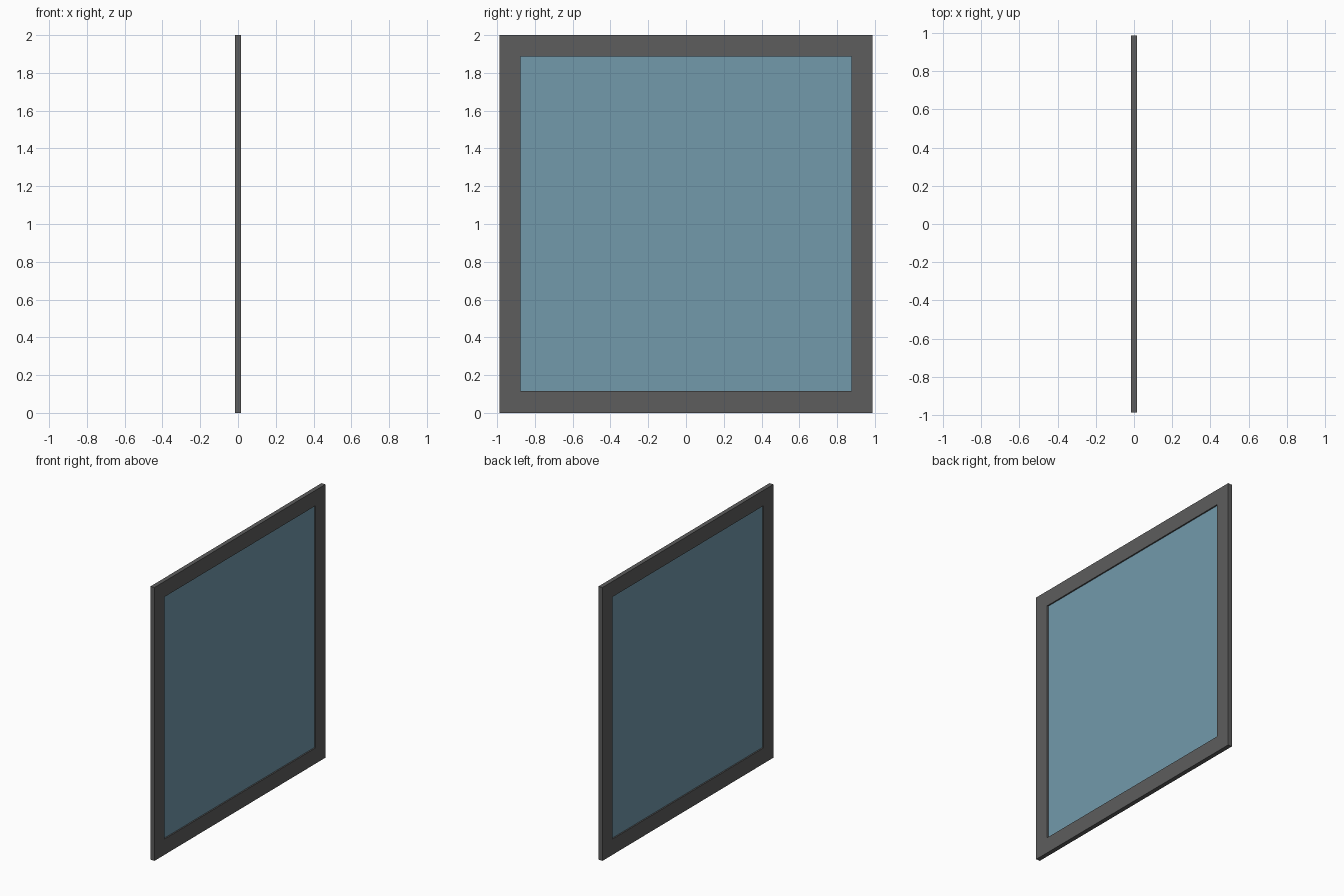
import bpy, bmesh

if "Cube" in bpy.data.objects:
    bpy.data.objects.remove(bpy.data.objects["Cube"])

W, B, H = 0.988, 0.113, 2.0      # half width, border width, height
T, G = 0.016, 0.006              # half thickness of frame and glass


def material(name, colour):
    m = bpy.data.materials.new(name)
    m.diffuse_color = (*colour, 1)
    m.use_nodes = True
    m.node_tree.nodes["Principled BSDF"].inputs["Base Color"].default_value = m.diffuse_color
    return m


def finish(bm, name, mat):
    bmesh.ops.recalc_face_normals(bm, faces=bm.faces)
    me = bpy.data.meshes.new(name)
    bm.to_mesh(me)
    bm.free()
    me.materials.append(mat)
    ob = bpy.data.objects.new(name, me)
    bpy.context.collection.objects.link(ob)
    return ob


def rect(bm, x, half, low, high):
    return [bm.verts.new((x, y, z)) for y, z in
            ((-half, low), (half, low), (half, high), (-half, high))]


# Frame: one continuous rectangular ring with a rectangular section
bm = bmesh.new()
loops = [rect(bm, -T, W, 0, H), rect(bm, T, W, 0, H),
         rect(bm, T, W - B, B + 0.002, H - B), rect(bm, -T, W - B, B + 0.002, H - B)]
for i in range(4):
    a, b = loops[i], loops[(i + 1) % 4]
    for j in range(4):
        k = (j + 1) % 4
        bm.faces.new((a[j], a[k], b[k], b[j]))
finish(bm, "window_frame", material("dark_grey", (0.11, 0.11, 0.11)))

# Glass: thin pane recessed on both sides
bm = bmesh.new()
bmesh.ops.create_cube(bm, size=1)
for v in bm.verts:
    v.co.x *= 2 * G
    v.co.y *= 2 * (W - B)
    v.co.z = H / 2 + v.co.z * (H - 2 * B)
finish(bm, "glass_pane", material("blue_glass", (0.17, 0.32, 0.41)))
